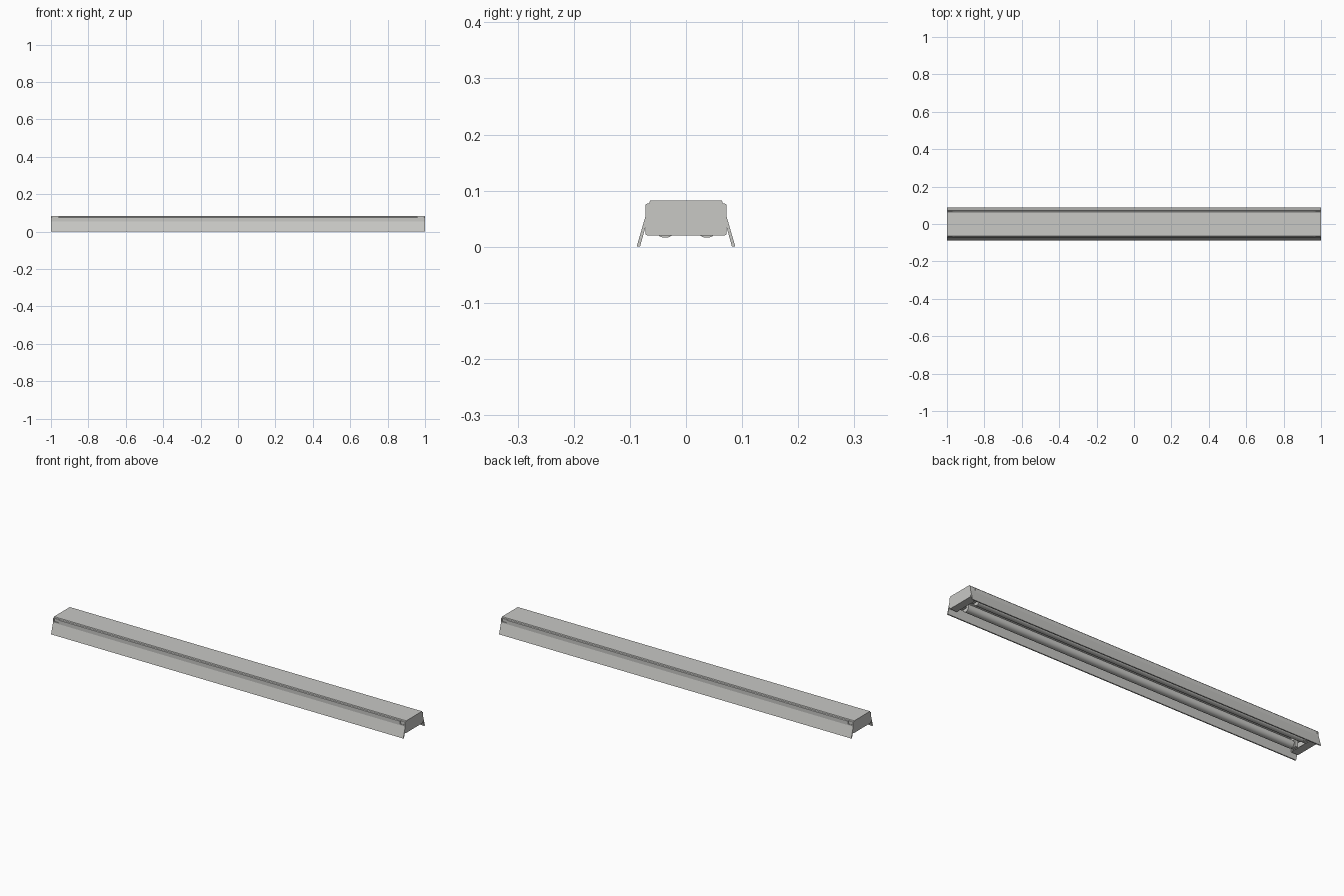
import bpy
import bmesh
from math import radians
from mathutils import Matrix, Vector

cube = bpy.data.objects.get("Cube")
if cube:
    bpy.data.objects.remove(cube, do_unlink=True)


def make_material(name, color):
    mat = bpy.data.materials.new(name)
    mat.use_nodes = True
    mat.diffuse_color = color
    mat.node_tree.nodes["Principled BSDF"].inputs["Base Color"].default_value = color
    return mat


GREY = make_material("light grey enamel", (0.58, 0.58, 0.56, 1))


def finish(bm, name, smooth=False):
    bmesh.ops.recalc_face_normals(bm, faces=bm.faces)
    mesh = bpy.data.meshes.new(name)
    bm.to_mesh(mesh)
    bm.free()
    mesh.materials.append(GREY)
    obj = bpy.data.objects.new(name, mesh)
    bpy.context.collection.objects.link(obj)
    if smooth:
        bpy.ops.object.select_all(action="DESELECT")
        obj.select_set(True)
        bpy.context.view_layer.objects.active = obj
        bpy.ops.object.shade_smooth_by_angle(angle=radians(40))
    return obj


def extrude_profile(name, points, x0, x1):
    """Sweep a closed (y, z) outline along x."""
    bm = bmesh.new()
    face = bm.faces.new([bm.verts.new((x0, y, z)) for y, z in points])
    swept = bmesh.ops.extrude_face_region(bm, geom=[face])["geom"]
    verts = [v for v in swept if isinstance(v, bmesh.types.BMVert)]
    bmesh.ops.translate(bm, verts=verts, vec=(x1 - x0, 0, 0))
    return finish(bm, name)


def box(name, low, high):
    bm = bmesh.new()
    low, high = Vector(low), Vector(high)
    matrix = Matrix.Translation((low + high) / 2) @ Matrix.Diagonal((*(high - low), 1))
    bmesh.ops.create_cube(bm, size=1, matrix=matrix)
    return finish(bm, name)


def rod(name, radius, x0, x1, y, z, sides=24):
    bm = bmesh.new()
    matrix = Matrix.Translation(((x0 + x1) / 2, y, z)) @ Matrix.Rotation(radians(90), 4, "Y")
    bmesh.ops.create_cone(bm, cap_ends=True, segments=sides, radius1=radius,
                          radius2=radius, depth=abs(x1 - x0), matrix=matrix)
    return finish(bm, name, smooth=True)


def mirrored(points):
    return points + [(-y, z) for y, z in reversed(points)]


END, NOTCH = 1.0, 0.97
TUBE_Y, TUBE_Z = 0.037, 0.036

# Folded sheet housing with splayed skirts
outer = [(0.088, 0), (0.072, 0.055), (0.072, 0.075), (0.066, 0.077), (0.064, 0.082)]
inner = [(0.061, 0.077), (0.067, 0.072), (0.067, 0.054), (0.082, 0)]
half_inner = list(reversed(inner))
outline = mirrored(outer) + [(-y, z) for y, z in half_inner] + inner
extrude_profile("housing", outline, -NOTCH, NOTCH)

# End zones, where the upper side walls are notched away
for side, tag in ((1, "left"), (-1, "right")):
    extrude_profile(f"top_end_{tag}",
                    mirrored([(0.066, 0.077), (0.064, 0.082)]), side * NOTCH, side * END)
    for s, place in ((-1, "front"), (1, "back")):
        skirt = [(0.088, 0), (0.072, 0.055), (0.072, 0.061), (0.067, 0.061),
                 (0.067, 0.054), (0.082, 0)]
        extrude_profile(f"skirt_end_{place}_{tag}", [(s * y, z) for y, z in skirt],
                        side * NOTCH, side * END)

    # End cap: plate with folded side and bottom flanges
    def span(a, b):
        return sorted((side * a, side * b))

    x0, x1 = span(0.994, END)
    plate = [(0.069, 0.02), (0.072, 0.022), (0.072, 0.075), (0.069, 0.077)]
    extrude_profile(f"end_plate_{tag}", mirrored(plate), x0, x1)
    x0, x1 = span(0.96, 0.994)
    box(f"end_flange_bottom_{tag}", (x0, -0.069, 0.02), (x1, 0.069, 0.023))
    for s, place in ((-1, "front"), (1, "back")):
        ys = sorted((s * 0.066, s * 0.069))
        box(f"end_flange_{place}_{tag}", (x0, ys[0], 0.023), (x1, ys[1], 0.077))

    # Lamp holders and tube end pins
    for s, place in ((-1, "front"), (1, "back")):
        x0, x1 = span(0.945, 0.96)
        box(f"lamp_holder_{place}_{tag}", (x0, s * TUBE_Y - 0.014, 0.024),
            (x1, s * TUBE_Y + 0.014, 0.077))
        for dy in (-0.006, 0.006):
            rod(f"pin_{place}_{tag}", 0.002, side * 0.93, side * 0.946,
                s * TUBE_Y + dy, TUBE_Z, 8)

# Twin lamp tubes
for s, place in ((-1, "front"), (1, "back")):
    rod(f"lamp_tube_{place}", 0.02, -0.935, 0.935, s * TUBE_Y, TUBE_Z, 32)
